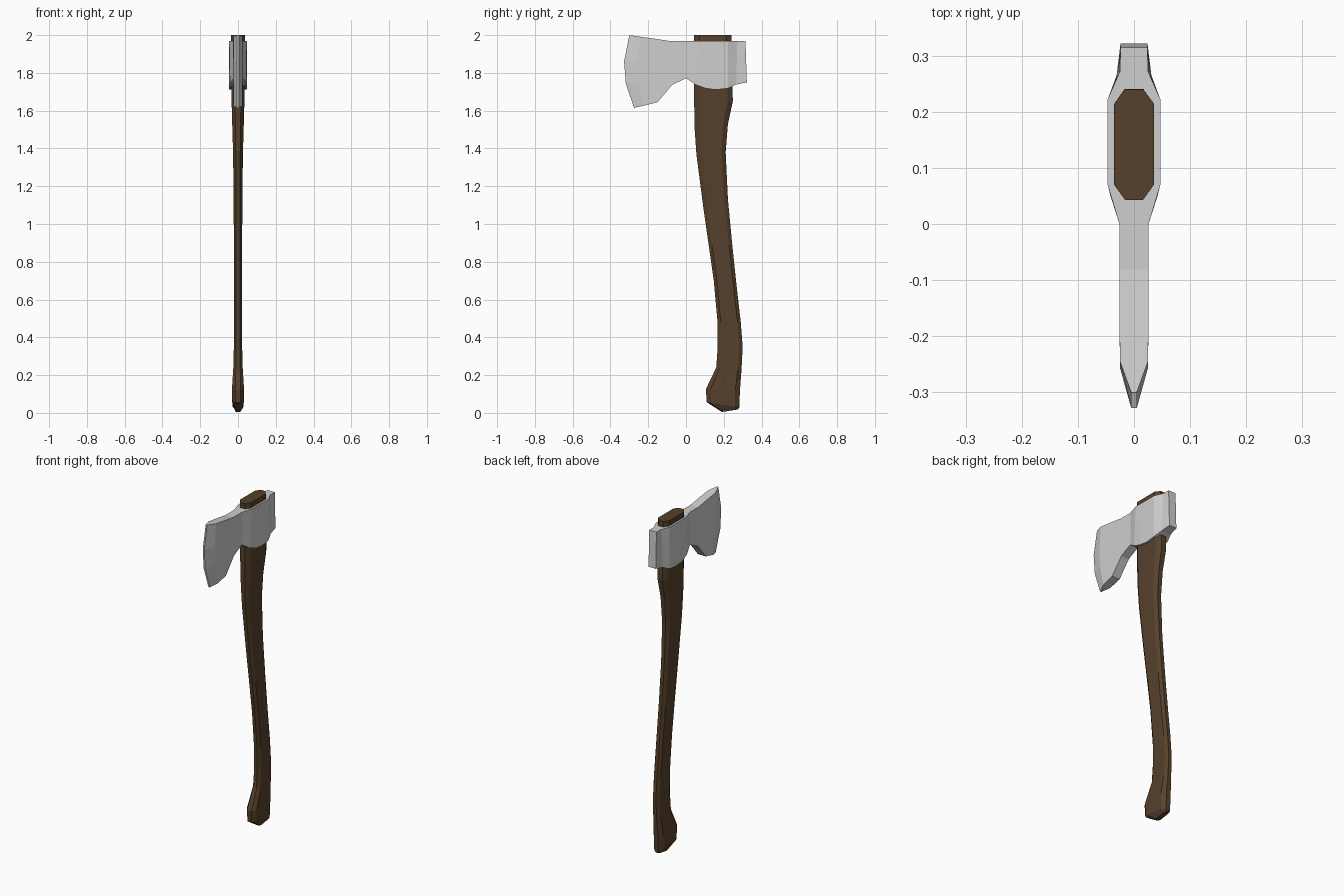
import bpy, bmesh

cube = bpy.data.objects.get("Cube")
if cube:
    bpy.data.objects.remove(cube, do_unlink=True)


def make_material(name, color):
    mat = bpy.data.materials.new(name)
    mat.use_nodes = True
    mat.diffuse_color = color
    mat.node_tree.nodes["Principled BSDF"].inputs["Base Color"].default_value = color
    return mat


def loft(name, rings, mat):
    """Skin a list of equal-length closed rings and cap both ends."""
    bm = bmesh.new()
    loops = [[bm.verts.new(p) for p in ring] for ring in rings]
    count = len(loops[0])
    for a, b in zip(loops, loops[1:]):
        for i in range(count):
            j = (i + 1) % count
            bm.faces.new((a[i], a[j], b[j], b[i]))
    bm.faces.new(loops[0])
    bm.faces.new(loops[-1])
    bmesh.ops.recalc_face_normals(bm, faces=bm.faces[:])
    mesh = bpy.data.meshes.new(name)
    bm.to_mesh(mesh)
    bm.free()
    mesh.materials.append(mat)
    obj = bpy.data.objects.new(name, mesh)
    bpy.context.collection.objects.link(obj)
    return obj


def handle_ring(front, z_front, back, z_back, half):
    """Long octagon with chamfered corners, tilted from front to back."""
    chamfer = 0.14 * (back - front)
    flat = half * 0.45
    outline = [(-flat, front), (flat, front), (half, front + chamfer),
               (half, back - chamfer), (flat, back), (-flat, back),
               (-half, back - chamfer), (-half, front + chamfer)]
    slope = (z_back - z_front) / (back - front)
    return [(x, y, z_front + slope * (y - front)) for x, y in outline]


def head_ring(y_top, z_top, y_bot, z_bot, w_top, w_bot, bulge=0):
    """Upright slice through the head; bulge bows it towards the blade."""
    side = []
    for t in (0, 0.36, 0.67, 1):
        y = y_top + (y_bot - y_top) * t - bulge * 4 * t * (1 - t)
        side.append((w_top + (w_bot - w_top) * t, y, z_top + (z_bot - z_top) * t))
    return side + [(-x, y, z) for x, y, z in reversed(side)]


wood = make_material("dark wood", (0.092, 0.052, 0.025, 1))
steel = make_material("light steel", (0.62, 0.62, 0.62, 1))

# Curved handle: front y, front z, back y, back z, half width
loft("handle", [handle_ring(*s) for s in (
    (0.19, 0.005, 0.275, 0.018, 0.014),
    (0.11, 0.056, 0.282, 0.03, 0.03),
    (0.105, 0.125, 0.286, 0.125, 0.032),
    (0.16, 0.24, 0.294, 0.23, 0.025),
    (0.168, 0.35, 0.30, 0.35, 0.022),
    (0.167, 0.48, 0.29, 0.48, 0.022),
    (0.147, 0.70, 0.267, 0.68, 0.022),
    (0.12, 0.89, 0.245, 0.89, 0.022),
    (0.09, 1.10, 0.222, 1.13, 0.023),
    (0.055, 1.37, 0.21, 1.38, 0.026),
    (0.046, 1.50, 0.222, 1.53, 0.03),
    (0.043, 1.65, 0.248, 1.65, 0.034),
    (0.043, 1.73, 0.246, 1.73, 0.036),
    (0.043, 2.0, 0.24, 2.0, 0.036))], wood)

# Head from cutting edge to poll: top y z, bottom y z, half widths, bulge
loft("axe_head", [head_ring(*s) for s in (
    (-0.30, 2.0, -0.275, 1.615, 0.005, 0.005, 0.04),
    (-0.245, 1.992, -0.225, 1.626, 0.025, 0.025, 0.02),
    (-0.16, 1.98, -0.15, 1.645, 0.026, 0.026),
    (-0.08, 1.968, -0.075, 1.735, 0.026, 0.026),
    (0, 1.968, 0, 1.772, 0.026, 0.026),
    (0.07, 1.968, 0.05, 1.738, 0.047, 0.042),
    (0.12, 1.968, 0.105, 1.718, 0.047, 0.047),
    (0.17, 1.968, 0.16, 1.711, 0.047, 0.047),
    (0.222, 1.968, 0.222, 1.718, 0.047, 0.047),
    (0.272, 1.968, 0.265, 1.738, 0.025, 0.031),
    (0.315, 1.968, 0.322, 1.75, 0.024, 0.024))], steel)
